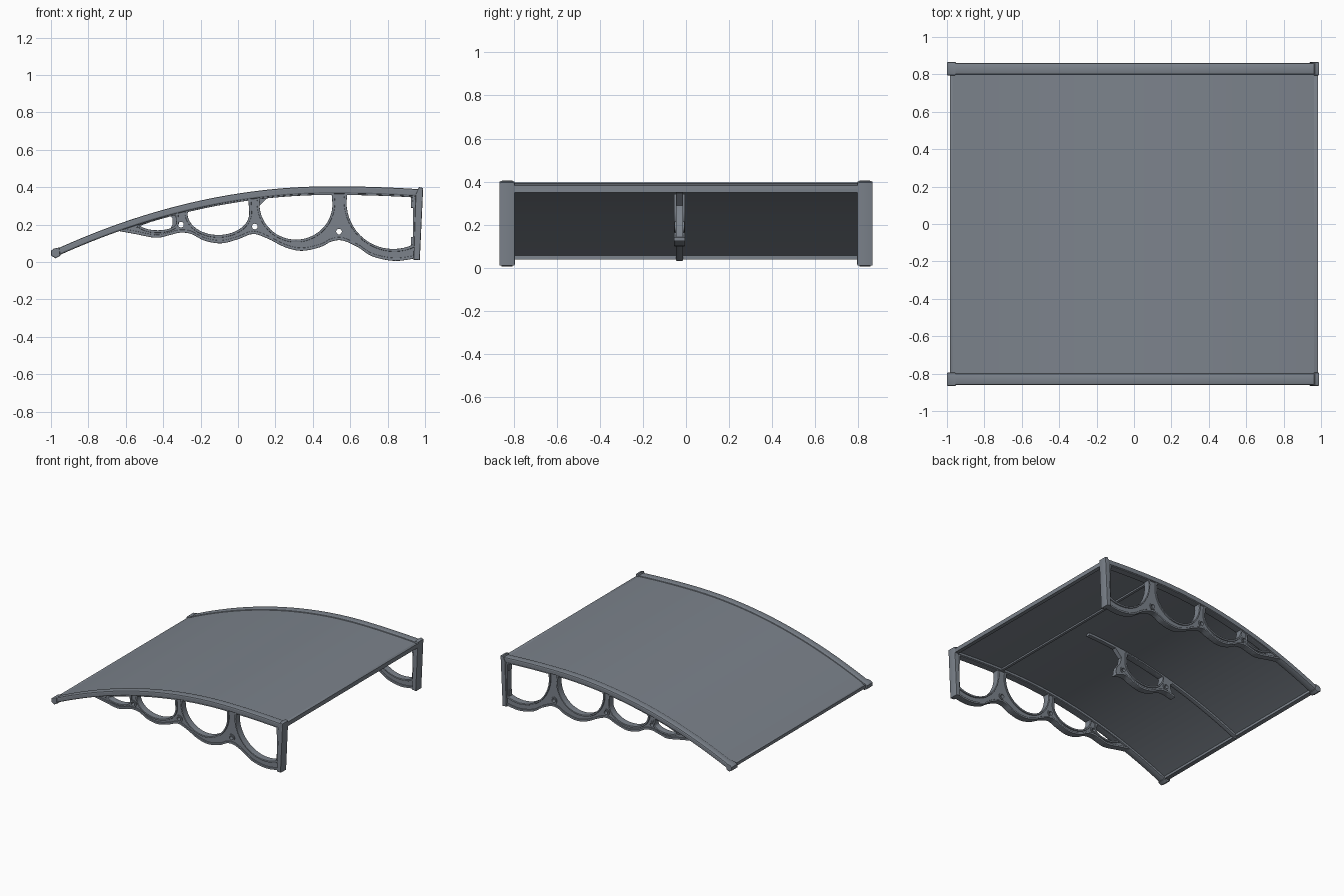
import bpy
import math
from mathutils import Vector

cube = bpy.data.objects.get("Cube")
if cube:
    bpy.data.objects.remove(cube, do_unlink=True)

# Single slate grey finish
grey = bpy.data.materials.new("slate_grey")
colour = (0.20, 0.225, 0.26, 1)
grey.diffuse_color = colour
grey.use_nodes = True
grey.node_tree.nodes["Principled BSDF"].inputs["Base Color"].default_value = colour


def arch(x):
    """Height of the canopy's curved top line."""
    return 0.405 - (0.155 if x < 0.5 else 0.07) * (x - 0.5) ** 2


def span(a, b, n):
    return [a + (b - a) * i / n for i in range(n + 1)]


def plate(name, loops, y, half, bevel=0.0):
    """Fill closed x-z outlines (inner ones become holes) and thicken along y."""
    curve = bpy.data.curves.new(name, "CURVE")
    curve.dimensions = "2D"
    curve.fill_mode = "BOTH"
    curve.extrude = half - bevel
    curve.bevel_depth = bevel
    curve.bevel_resolution = 1
    curve.offset = -bevel
    for loop in loops:
        spline = curve.splines.new("POLY")
        spline.points.add(len(loop) - 1)
        for point, (x, z) in zip(spline.points, loop):
            point.co = (x, z, 0, 1)
        spline.use_cyclic_u = True
    obj = bpy.data.objects.new(name, curve)
    bpy.context.collection.objects.link(obj)
    obj.location.y = y
    obj.rotation_euler.x = math.pi / 2
    bpy.ops.object.select_all(action="DESELECT")
    obj.select_set(True)
    bpy.context.view_layer.objects.active = obj
    bpy.ops.object.convert(target="MESH")
    obj = bpy.context.object
    obj.data.materials.clear()
    obj.data.materials.append(grey)
    bpy.ops.object.shade_smooth_by_angle(angle=math.radians(35))
    return obj


def box(x0, x1, z0, z1):
    return [(x0, z0), (x1, z0), (x1, z1), (x0, z1)]


def strip(x0, x1, top, bottom, n=40):
    """Band that follows the arch between two depths below it."""
    xs = span(x0, x1, n)
    return ([(x, arch(x) - bottom) for x in xs]
            + [(x, arch(x) - top) for x in reversed(xs)])


def circle(cx, cz, r, n=20):
    return [(cx + r * math.cos(a), cz + r * math.sin(a))
            for a in span(0, math.tau, n)[:-1]]


def opening(cx, cz, rx, rz, xmax):
    """Bowl shaped opening closed at the top by the arch."""
    d = 0.046
    loop = []
    for a in span(math.pi, math.tau, 28):
        x = min(cx + rx * math.cos(a), xmax)
        loop.append((x, min(cz + rz * math.sin(a), arch(x) - d - 0.004)))
    x0, x1 = loop[0][0], loop[-1][0]
    return loop + [(x, arch(x) - d) for x in span(x1 - 0.004, x0 + 0.004, 10)]


def grow(loop, t):
    """Scale a loop outward by roughly t on every side."""
    xs, zs = [p[0] for p in loop], [p[1] for p in loop]
    cx, cz = (min(xs) + max(xs)) / 2, (min(zs) + max(zs)) / 2
    sx, sz = 1 + 2 * t / (max(xs) - min(xs)), 1 + 2 * t / (max(zs) - min(zs))
    return [(cx + (x - cx) * sx, cz + (z - cz) * sz) for x, z in loop]


def smooth(points, steps=5):
    """Catmull-Rom curve through the points."""
    p = [Vector(q) for q in points]
    p = [p[0]] + p + [p[-1]]
    out = []
    for a, b, c, d in zip(p, p[1:], p[2:], p[3:]):
        for i in range(steps):
            t = i / steps
            out.append(tuple(0.5 * (2 * b + (c - a) * t
                                    + (2 * a - 5 * b + 4 * c - d) * t * t
                                    + (3 * b - a - 3 * c + d) * t ** 3)))
    return out + [tuple(points[-1])]


# Bracket outline, openings and rivet positions
scallop = smooth([(-0.66, 0.17), (-0.55, 0.15), (-0.44, 0.13), (-0.37, 0.143),
                  (-0.31, 0.157), (-0.25, 0.15), (-0.18, 0.115), (-0.09, 0.10),
                  (0, 0.122), (0.08, 0.15), (0.16, 0.125), (0.25, 0.08),
                  (0.34, 0.06), (0.44, 0.08), (0.5, 0.11), (0.56, 0.115),
                  (0.64, 0.08), (0.72, 0.03), (0.84, 0.006), (0.96, 0.022)])
openings = [opening(-0.43, 0.21, 0.10, 0.04, 1),
            opening(-0.105, 0.26, 0.165, 0.115, 1),
            opening(0.31, 0.31, 0.195, 0.19, 1),
            opening(0.83, 0.32, 0.25, 0.25, 0.935)]
rivets = [(-0.305, 0.20), (0.09, 0.19), (0.54, 0.163)]


def rims(prefix, y, holes, pins, edge):
    """Raised flanges around openings, rivet bosses and the lower edge."""
    for i, hole in enumerate(holes):
        plate(f"{prefix}_opening_rim_{i + 1}", [grow(hole, 0.014), hole], y, 0.026, 0.003)
    for i, (x, z) in enumerate(pins):
        plate(f"{prefix}_rivet_boss_{i + 1}", [circle(x, z, 0.026), circle(x, z, 0.015)], y, 0.024)
    upper = [(x, z + 0.016) for x, z in reversed(edge)]
    plate(f"{prefix}_lower_rim", [edge + upper], y, 0.026, 0.003)


# Two end frames, mirrored across y
for side, s in (("front", -1), ("back", 1)):
    y = 0.83 * s
    xs = span(0.96, -0.66, 40)
    outline = scallop + [(x, arch(x) - 0.02) for x in xs]
    holes = openings + [circle(x, z, 0.015) for x, z in rivets]
    plate(f"{side}_bracket_web", [outline] + holes, y, 0.017)
    rims(f"{side}_bracket", y, openings, rivets, scallop)

    # Curved top rail and its end cap
    plate(f"{side}_top_rail", [strip(-0.985, 0.98, 0, 0.04)], y, 0.031, 0.009)
    cap = [(-1.0, 0.035), (-0.975, 0.02), (-0.95, 0.033),
           (-0.955, 0.078), (-0.985, 0.072), (-1.0, 0.06)]
    plate(f"{side}_rail_end_cap", [cap], y, 0.036, 0.006)

    # Wall post with mounting tabs
    post = [(0.938, 0.012), (0.972, 0.01), (0.99, 0.395), (0.968, 0.402), (0.95, 0.36)]
    plate(f"{side}_wall_post", [post], y, 0.036, 0.006)
    for label, z in (("upper", 0.32), ("lower", 0.105)):
        plate(f"{side}_{label}_mount_tab", [box(0.925, 0.955, z - 0.03, z + 0.03)], y, 0.02, 0.004)

# Curved canopy sheet and its edge bars
plate("canopy_sheet", [strip(-0.98, 0.985, 0.008, 0.022)], 0, 0.805)
plate("low_edge_bar", [box(-0.985, -0.95, 0.038, 0.062)], 0, 0.80, 0.004)
plate("wall_edge_bar", [box(0.955, 0.985, 0.35, 0.382)], 0, 0.80, 0.004)
plate("cross_rib", [strip(0.53, 0.55, 0.02, 0.034, 2)], 0, 0.80)

# Middle rail and its short bracket with one opening
y = -0.03
plate("middle_rail", [strip(-0.965, 0.40, 0.015, 0.04)], y, 0.017, 0.004)
edge = [p for p in scallop if -0.39 < p[0] < 0.17]
outline = (edge + [(0.15, 0.19), (0.115, 0.24), (0.105, 0.29), (0.16, arch(0.16) - 0.04)]
           + [(x, arch(x) - 0.02) for x in span(0.16, -0.38, 14)]
           + [(-0.35, 0.235), (-0.35, 0.20)])
pins = rivets[:2]
plate("middle_bracket_web", [outline, openings[1]] + [circle(x, z, 0.015) for x, z in pins], y, 0.017)
rims("middle_bracket", y, openings[1:2], pins, edge)
